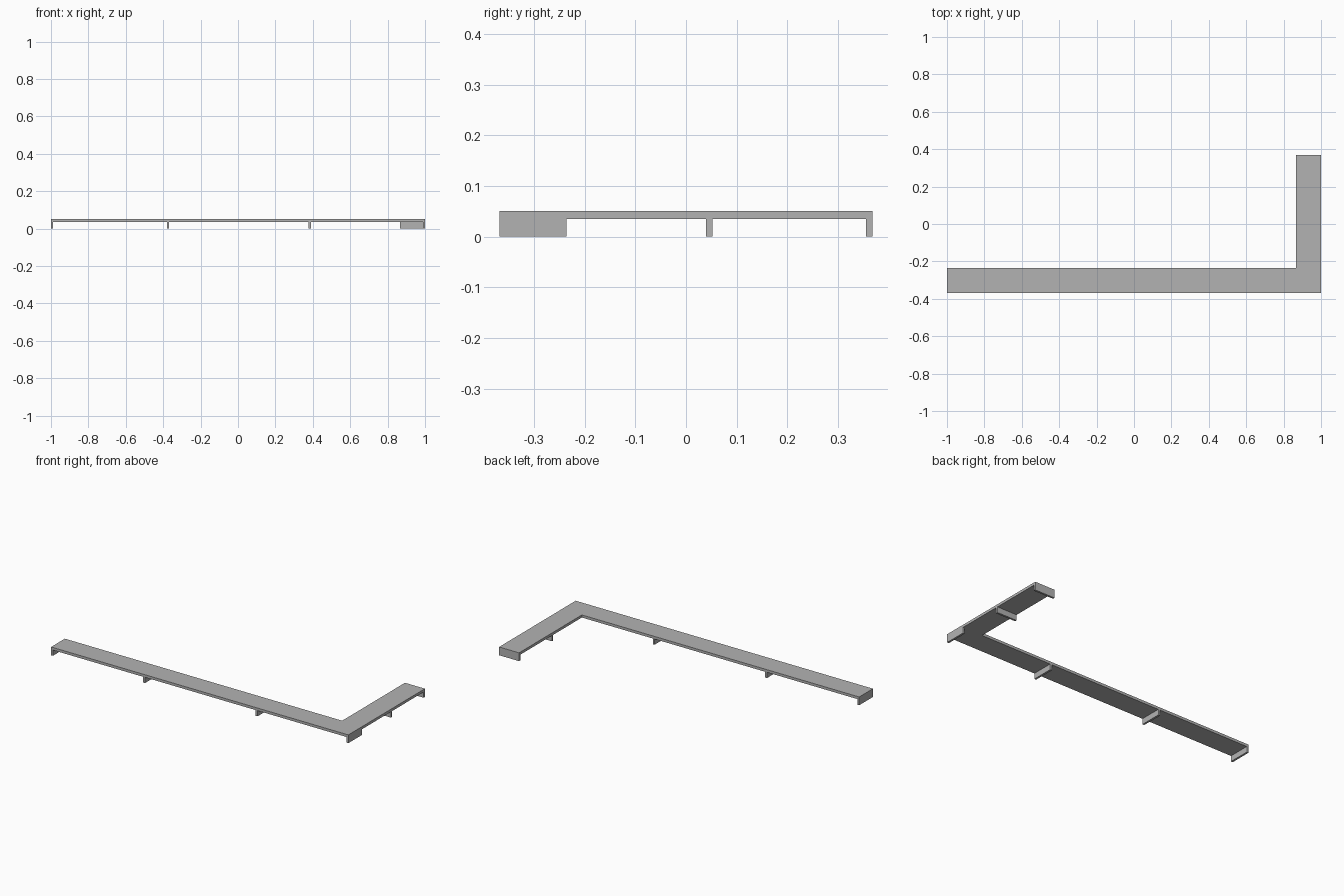
import bpy
import bmesh

cube = bpy.data.objects.get("Cube")
if cube:
    bpy.data.objects.remove(cube, do_unlink=True)

GREY = (0.45, 0.45, 0.45, 1)
mat = bpy.data.materials.new("plain grey")
mat.use_nodes = True
mat.diffuse_color = GREY
mat.node_tree.nodes["Principled BSDF"].inputs["Base Color"].default_value = GREY

FRONT, BACK = -0.368, 0.368
INNER_X, INNER_Y = 0.866, -0.236   # inside corner of the L
UNDER, TOP = 0.0345, 0.0505
THICK = 0.012


def prism(name, outline, z0, z1):
    """Extrude a flat outline from z0 up to z1."""
    bm = bmesh.new()
    face = bm.faces.new([bm.verts.new((x, y, z0)) for x, y in outline])
    up = bmesh.ops.extrude_face_region(bm, geom=[face])["geom"]
    bmesh.ops.translate(bm, vec=(0, 0, z1 - z0),
                        verts=[v for v in up if isinstance(v, bmesh.types.BMVert)])
    bmesh.ops.recalc_face_normals(bm, faces=bm.faces)
    mesh = bpy.data.meshes.new(name)
    bm.to_mesh(mesh)
    bm.free()
    mesh.materials.append(mat)
    obj = bpy.data.objects.new(name, mesh)
    bpy.context.collection.objects.link(obj)


def support(name, x0, x1, y0, y1):
    prism(name, [(x0, y0), (x1, y0), (x1, y1), (x0, y1)], 0, UNDER)


# L-shaped top slab
prism("top_slab", [(-1, FRONT), (1, FRONT), (1, BACK), (INNER_X, BACK),
                   (INNER_X, INNER_Y), (-1, INNER_Y)], UNDER, TOP)

# Upright panels under the long run
for i, x in enumerate((-1, -0.38, 0.377, 1 - THICK)):
    support(f"long_run_support_{i + 1}", x, x + THICK, FRONT, INNER_Y)

# Upright panels under the short return
for i, y in enumerate((0.04, BACK - THICK)):
    support(f"return_support_{i + 1}", INNER_X, 1, y, y + THICK)
